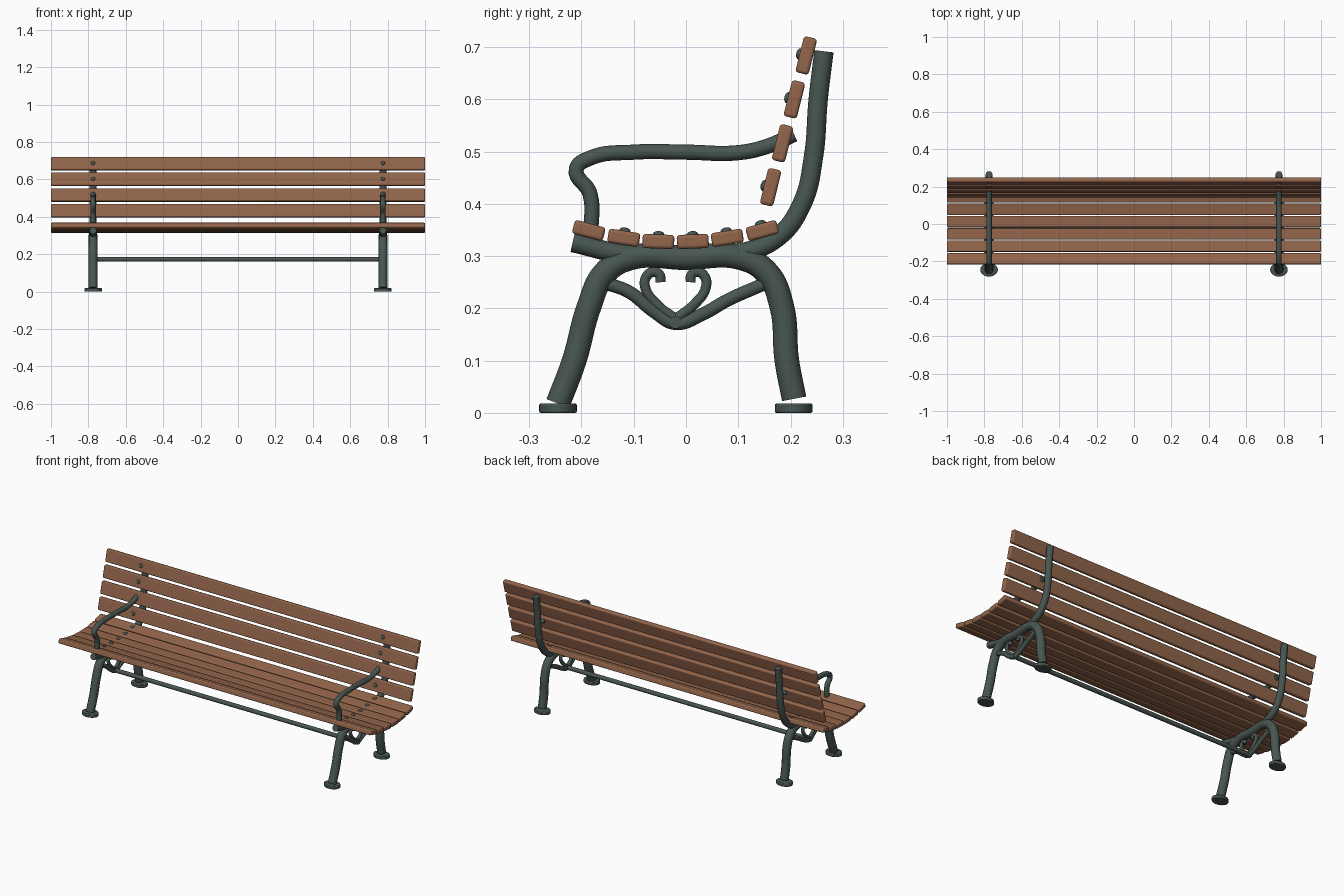
import bpy
import math
from mathutils import Matrix, Vector

cube = bpy.data.objects.get("Cube")
if cube:
    bpy.data.objects.remove(cube, do_unlink=True)

FRAME_X = 0.775
MIDDLE_Y = -0.02


def make_material(name, rgb):
    mat = bpy.data.materials.new(name)
    mat.use_nodes = True
    mat.diffuse_color = (*rgb, 1)
    mat.node_tree.nodes["Principled BSDF"].inputs["Base Color"].default_value = (*rgb, 1)
    return mat


wood = make_material("brown wood", (0.29, 0.13, 0.07))
iron = make_material("green grey iron", (0.065, 0.093, 0.082))


def finish(obj, name, mat):
    obj.name = name
    obj.data.name = name
    obj.data.materials.clear()
    obj.data.materials.append(mat)
    bpy.ops.object.select_all(action='DESELECT')
    obj.select_set(True)
    bpy.context.view_layer.objects.active = obj
    bpy.ops.object.shade_smooth_by_angle(angle=math.radians(40))
    return obj


def tube(name, x, path, radius):
    """Round bar swept along a smooth path of (y, z) points."""
    curve = bpy.data.curves.new(name, 'CURVE')
    curve.dimensions = '3D'
    curve.bevel_depth = radius
    curve.bevel_resolution = 4
    curve.resolution_u = 8
    curve.use_fill_caps = True
    spline = curve.splines.new('BEZIER')
    spline.bezier_points.add(len(path) - 1)
    for point, (y, z) in zip(spline.bezier_points, path):
        point.co = (x, y, z)
        point.handle_left_type = point.handle_right_type = 'AUTO'
    obj = bpy.data.objects.new(name, curve)
    bpy.context.collection.objects.link(obj)
    bpy.ops.object.select_all(action='DESELECT')
    obj.select_set(True)
    bpy.context.view_layer.objects.active = obj
    bpy.ops.object.convert(target='MESH')
    return finish(bpy.context.object, name, iron)


def slat(name, y, z, tilt, width, thick):
    """Rounded plank with a domed bolt over each frame; tilt turns it about x."""
    turn = Matrix.Rotation(tilt, 4, 'X')
    bpy.ops.mesh.primitive_cube_add(size=1)
    obj = bpy.context.object
    obj.data.transform(Matrix.Diagonal((2, width, thick, 1)))
    obj.matrix_world = Matrix.Translation((0, y, z)) @ turn
    bevel = obj.modifiers.new("rounded edges", 'BEVEL')
    bevel.width = 0.006
    bevel.segments = 3
    finish(obj, name, wood)
    for side, x in (("left", FRAME_X), ("right", -FRAME_X)):
        bpy.ops.mesh.primitive_uv_sphere_add(segments=12, ring_count=8, radius=0.011)
        bolt = bpy.context.object
        bolt.data.transform(Matrix.Diagonal((1, 1, 0.6, 1)))
        bolt.matrix_world = Matrix.Translation(
            Vector((x, y, z)) + turn @ Vector((0, 0, thick / 2))) @ turn
        finish(bolt, f"{name}_bolt_{side}", iron)


# Side frames
legs = [(-0.245, 0.018), (-0.214, 0.1), (-0.185, 0.205), (-0.155, 0.268),
        (-0.105, 0.297), (0, 0.297), (0.105, 0.297), (0.155, 0.268),
        (0.183, 0.205), (0.193, 0.1), (0.207, 0.027)]
back_rail = [(-0.217, 0.326), (-0.12, 0.304), (0, 0.299), (0.1, 0.305),
             (0.175, 0.336), (0.222, 0.4), (0.244, 0.49), (0.253, 0.6), (0.264, 0.692)]
armrest = [(-0.182, 0.34), (-0.184, 0.42), (-0.21, 0.466), (-0.185, 0.487),
           (-0.1, 0.499), (0, 0.499), (0.1, 0.498), (0.155, 0.51), (0.207, 0.533)]
brace = [(-0.16, 0.25), (-0.11, 0.232), (-0.06, 0.193), (MIDDLE_Y, 0.171),
         (0.03, 0.188), (0.08, 0.216), (0.15, 0.247)]
# Scroll offsets run outward from the middle of the brace
scroll = [(0, 0.18), (0.035, 0.207), (0.058, 0.24), (0.055, 0.262),
          (0.04, 0.27), (0.03, 0.263), (0.029, 0.25)]

for side, x in (("left", FRAME_X), ("right", -FRAME_X)):
    tube(f"leg_arch_{side}", x, legs, 0.0235)
    tube(f"back_rail_{side}", x, back_rail, 0.0185)
    tube(f"armrest_{side}", x, armrest, 0.0145)
    tube(f"brace_{side}", x, brace, 0.0125)
    for end, sign in (("back", 1), ("front", -1)):
        tube(f"scroll_{end}_{side}", x,
             [(MIDDLE_Y + sign * d, z) for d, z in scroll], 0.0095)
    # Oval foot plates
    for end, y in (("front", -0.245), ("back", 0.206)):
        bpy.ops.mesh.primitive_cylinder_add(vertices=32, radius=1, depth=1)
        foot = bpy.context.object
        foot.data.transform(Matrix.Diagonal((0.047, 0.036, 0.018, 1)))
        foot.location = (x, y, 0.009)
        bevel = foot.modifiers.new("rounded rim", 'BEVEL')
        bevel.width = 0.003
        bevel.segments = 2
        finish(foot, f"foot_{end}_{side}", iron)

# Stretcher joining the frames
bpy.ops.mesh.primitive_cylinder_add(vertices=16, radius=0.012, depth=2 * FRAME_X + 0.026,
                                    location=(0, MIDDLE_Y, 0.173),
                                    rotation=(0, math.pi / 2, 0))
finish(bpy.context.object, "stretcher", iron)

# Dished seat, mirrored about its middle
for i, (d, z, tilt) in enumerate([(0.033, 0.328, 2), (0.099, 0.335, 9), (0.166, 0.349, 15)]):
    for end, sign in (("back", 1), ("front", -1)):
        slat(f"seat_slat_{end}_{i + 1}", MIDDLE_Y + sign * d, z,
             math.radians(sign * tilt), 0.061, 0.027)

# Leaning backrest
for i in range(4):
    slat(f"back_slat_{i + 1}", 0.162 + 0.0227 * i, 0.432 + 0.084 * i,
         math.radians(76), 0.071, 0.026)
